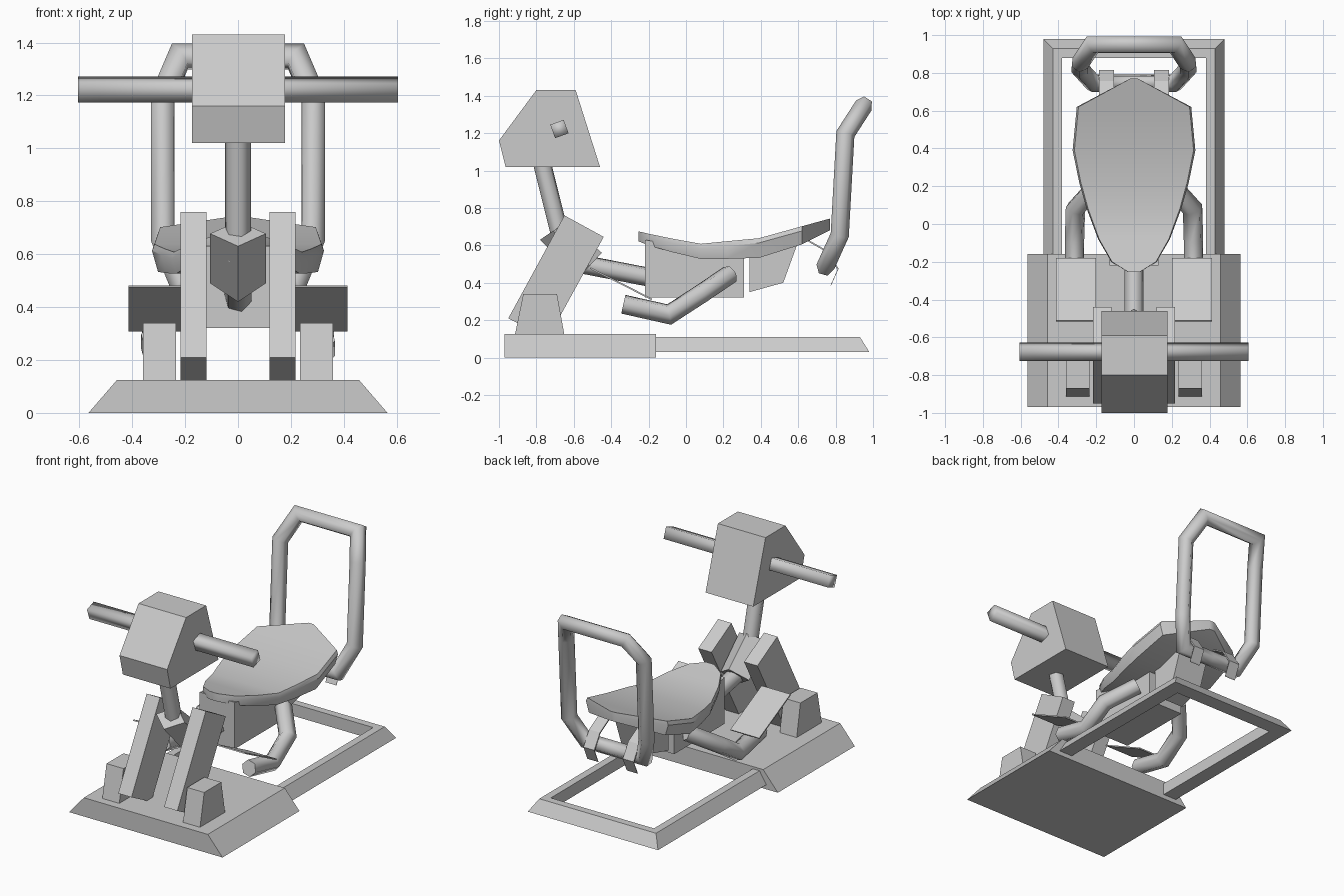
import bpy, bmesh, math
from mathutils import Vector

cube = bpy.data.objects.get("Cube")
if cube:
    bpy.data.objects.remove(cube, do_unlink=True)

grey = bpy.data.materials.new("light_grey")
grey.use_nodes = True
COLOR = (0.6, 0.6, 0.6, 1)
grey.diffuse_color = COLOR
grey.node_tree.nodes["Principled BSDF"].inputs["Base Color"].default_value = COLOR


def make(name, rings, closed=True, smooth=None):
    """Skin a list of equal rings of points and cap both ends."""
    bm = bmesh.new()
    rows = [[bm.verts.new(p) for p in ring] for ring in rings]
    n = len(rows[0])
    for a, b in zip(rows, rows[1:]):
        for i in range(n):
            j = (i + 1) % n
            bm.faces.new((a[i], a[j], b[j], b[i]))
    if closed:
        bm.faces.new(rows[0])
        bm.faces.new(rows[-1])
    bmesh.ops.recalc_face_normals(bm, faces=bm.faces)
    mesh = bpy.data.meshes.new(name)
    bm.to_mesh(mesh)
    bm.free()
    mesh.materials.append(grey)
    obj = bpy.data.objects.new(name, mesh)
    bpy.context.collection.objects.link(obj)
    if smooth:
        bpy.ops.object.select_all(action='DESELECT')
        obj.select_set(True)
        bpy.context.view_layer.objects.active = obj
        bpy.ops.object.shade_smooth_by_angle(angle=math.radians(smooth))
    return obj


def prism(name, x0, x1, side):
    """Extrude a side outline of (y, z) points across x."""
    return make(name, [[(x, y, z) for y, z in side] for x in (x0, x1)])


def tube(name, path, radius, sides=6, turn=0.0):
    """Sweep a polygon along a path with mitred corners."""
    pts = [Vector(p) for p in path]
    dirs = [(b - a).normalized() for a, b in zip(pts, pts[1:])]
    u = dirs[0].orthogonal().normalized()
    v = dirs[0].cross(u)
    angles = [turn + math.tau * i / sides for i in range(sides)]
    ring = [pts[0] + radius * (u * math.cos(a) + v * math.sin(a)) for a in angles]
    rings = [ring]
    for i, d in enumerate(dirs):
        normal = d + dirs[i + 1] if i + 1 < len(dirs) else d
        ring = [p + d * ((pts[i + 1] - p).dot(normal) / d.dot(normal)) for p in ring]
        rings.append(ring)
    return make(name, rings, smooth=95 if sides == 4 else 65)


# Floor base with sloping sides
make("floor_base", [[(-0.565, y, 0), (0.565, y, 0), (0.457, y, 0.125), (-0.457, y, 0.125)]
                    for y in (-0.97, -0.16)])

# Rear floor frame: a bevelled bar bent into a U
bar = [(0, 0.03), (0.05, 0.11), (0.1, 0.11), (0.1, 0.03)]
corners = [(-1, 0), (-1, 1), (1, 1), (1, 0)]
make("rear_frame", [[(sx * (0.48 - d), 0.98 - d if back else -0.17, z) for d, z in bar]
                    for sx, back in corners])

# Paired parts on the left and right
for s, side in ((1, "left"), (-1, "right")):
    prism("block_" + side, s * 0.235, s * 0.36,
          [(-0.915, 0.12), (-0.87, 0.34), (-0.69, 0.34), (-0.65, 0.12)])
    prism("upright_" + side, s * 0.12, s * 0.218,
          [(-0.65, 0.76), (-0.44, 0.645), (-0.74, 0.1), (-0.95, 0.21)])
    prism("foot_plate_" + side, s * 0.2, s * 0.413,
          [(-0.515, 0.475), (-0.51, 0.482), (-0.18, 0.315), (-0.185, 0.308)])
    tube("leg_bar_" + side,
         [(s * 0.315, -0.335, 0.285), (s * 0.315, -0.09, 0.23),
          (s * 0.31, 0.08, 0.34), (s * 0.17, 0.235, 0.445)], 0.053)
    strip = [(0.6, 0.65), (0.75, 0.565), (0.81, 0.47), (0.77, 0.38)]
    prism("backrest_bracket_" + side, s * 0.105, s * 0.185,
          strip + [(y + 0.006, z + 0.006) for y, z in reversed(strip)])

# Neck, pivot and link to the seat
tube("neck", [(0, -0.775, 1.06), (0, -0.655, 0.58)], 0.05)
pivot_ends = []
for front, back in (((-0.78, 0.63), (-0.64, 0.725)), ((-0.58, 0.42), (-0.45, 0.56))):
    my, mz = (front[0] + back[0]) / 2, (front[1] + back[1]) / 2
    pivot_ends.append([(0, *front), (0.105, my, mz), (0, *back), (-0.105, my, mz)])
make("pivot", pivot_ends)
tube("seat_link", [(0, -0.56, 0.5), (0, -0.2, 0.43)], 0.052)

# Console head and handlebar
prism("console_head", -0.173, 0.178,
      [(-1, 1.16), (-0.8, 1.43), (-0.59, 1.43), (-0.46, 1.02), (-0.965, 1.02)])
tube("handlebar", [(-0.605, -0.677, 1.222), (0.605, -0.677, 1.222)], 0.054, 4,
     math.radians(20))

# Seat supports
prism("seat_block", -0.13, 0.13,
      [(-0.22, 0.32), (0.31, 0.32), (0.31, 0.55), (0.08, 0.57), (-0.22, 0.63)])
prism("seat_wedge", -0.11, 0.11, [(0.34, 0.35), (0.52, 0.4), (0.6, 0.62), (0.34, 0.57)])

# Seat: cross-sections as (y, half width, bottom z, top z)
sections = [(-0.255, 0.03, 0.622, 0.675), (-0.2, 0.12, 0.6, 0.662),
            (-0.08, 0.19, 0.565, 0.637), (0.08, 0.25, 0.527, 0.608),
            (0.22, 0.29, 0.528, 0.622), (0.39, 0.325, 0.533, 0.638),
            (0.62, 0.303, 0.605, 0.702), (0.77, 0.02, 0.68, 0.743)]
make("seat", [[(-w * 0.93, y, lo), (w * 0.93, y, lo), (w, y, hi - 0.025),
               (w * 0.97, y, hi), (-w * 0.97, y, hi), (-w, y, hi - 0.025)]
              for y, w, lo, hi in sections], smooth=35)

# Backrest: one looped tube, starting and ending mid lower bar
half = [(0.0, 0.745, 0.485), (0.215, 0.745, 0.485), (0.285, 0.822, 0.655),
        (0.285, 0.852, 1.195), (0.22, 0.95, 1.347)]
loop = half + [(-x, y, z) for x, y, z in reversed(half)]
tube("backrest_loop", loop, 0.049)
